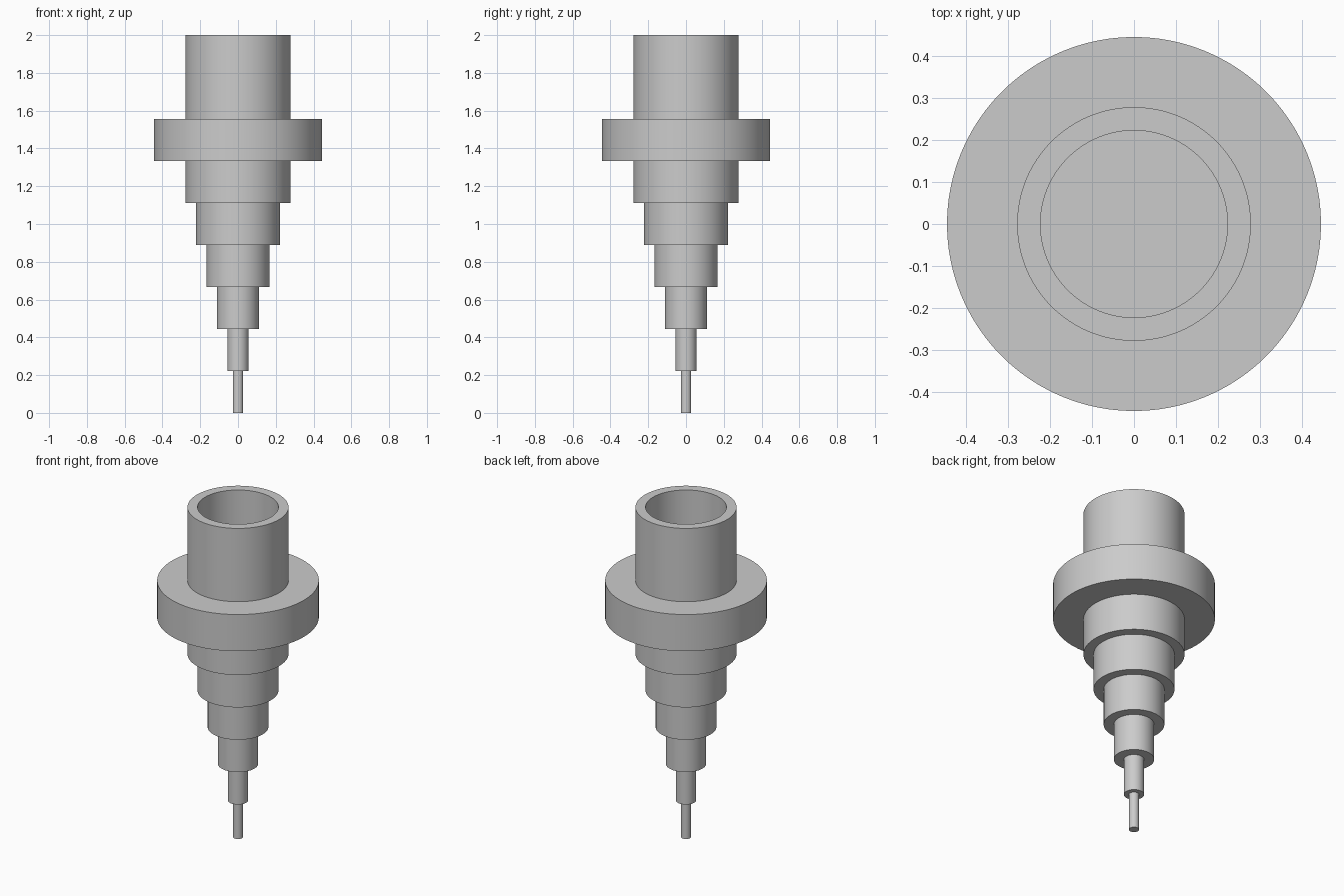
import bpy, math

if "Cube" in bpy.data.objects:
    bpy.data.objects.remove(bpy.data.objects["Cube"], do_unlink=True)

U = 2 / 9          # height of one step
SEGMENTS = 96

grey = bpy.data.materials.new("plain grey")
GREY = (0.6, 0.6, 0.6, 1)
grey.diffuse_color = GREY
grey.use_nodes = True
grey.node_tree.nodes["Principled BSDF"].inputs["Base Color"].default_value = GREY


def lathe(name, profile):
    """Revolve (radius, z) points around the z axis; radius 0 ends are discs."""
    verts, faces, rings = [], [], []
    for r, z in profile:
        rings.append(len(verts))
        for i in range(SEGMENTS):
            a = math.tau * i / SEGMENTS
            verts.append((r * math.cos(a), r * math.sin(a), z))
    for a, b in zip(rings, rings[1:]):
        for i in range(SEGMENTS):
            j = (i + 1) % SEGMENTS
            faces.append((a + i, a + j, b + j, b + i))
    # close both ends with flat caps
    faces.append(tuple(reversed(range(SEGMENTS))))
    faces.append(tuple(range(rings[-1], rings[-1] + SEGMENTS)))
    mesh = bpy.data.meshes.new(name)
    mesh.from_pydata(verts, [], faces)
    mesh.materials.append(grey)
    obj = bpy.data.objects.new(name, mesh)
    bpy.context.collection.objects.link(obj)
    bpy.ops.object.select_all(action="DESELECT")
    obj.select_set(True)
    bpy.context.view_layer.objects.active = obj
    bpy.ops.object.shade_smooth_by_angle(angle=math.radians(30))
    return obj


# stepped shaft and flange, from the tip upwards (radius in steps)
parts = [("tip_rod", 1 / 8), ("thin_rod", 1 / 4), ("lower_step", 1 / 2),
         ("middle_step", 3 / 4), ("upper_step", 1), ("collar", 5 / 4), ("flange", 2)]
for level, (name, radius) in enumerate(parts):
    lathe(name, [(radius * U, level * U), (radius * U, (level + 1) * U)])

# open socket on top of the flange
base, rim = 7 * U, 9 * U
lathe("socket_tube", [(1.25 * U, base), (1.25 * U, rim), (U, rim), (U, base + 0.002)])
